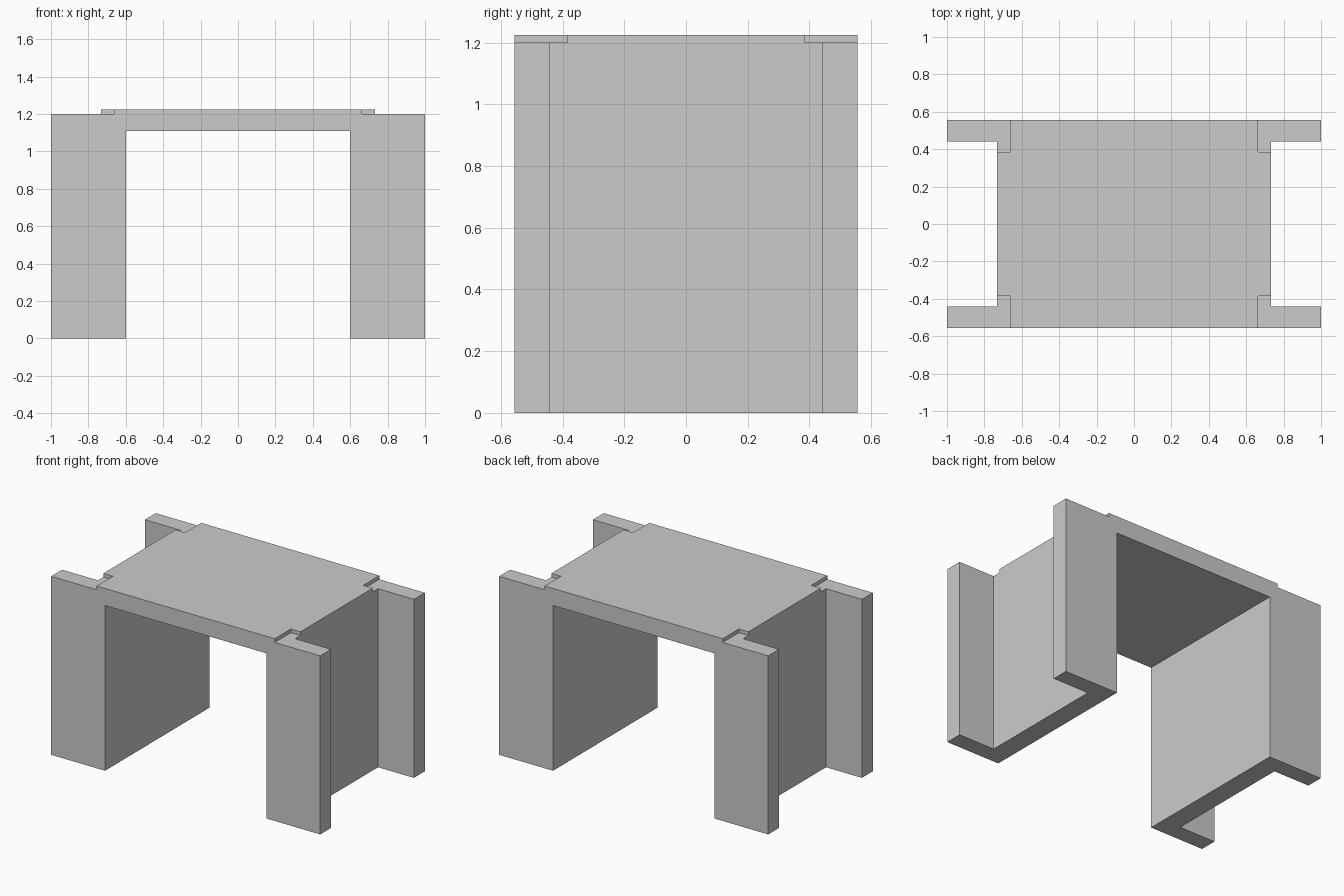
import bpy

if "Cube" in bpy.data.objects:
    bpy.data.objects.remove(bpy.data.objects["Cube"])

X, Y = 1.0, 0.555            # half length, half depth
LEG_TOP, DECK_TOP = 1.2, 1.225


def box(name, lo, hi):
    size = [b - a for a, b in zip(lo, hi)]
    mid = [(a + b) / 2 for a, b in zip(lo, hi)]
    bpy.ops.mesh.primitive_cube_add(size=1, location=mid)
    ob = bpy.context.object
    ob.name = name
    ob.scale = size
    bpy.ops.object.transform_apply(location=True, rotation=False, scale=True)
    return ob


def carve(target, lo, hi):
    cutter = box("cutter", lo, hi)
    cutter.hide_render = True
    mod = target.modifiers.new("carve", 'BOOLEAN')
    mod.operation = 'DIFFERENCE'
    mod.solver = 'EXACT'
    mod.object = cutter
    bpy.context.view_layer.objects.active = target
    bpy.ops.object.modifier_apply(modifier=mod.name)
    bpy.data.objects.remove(cutter, do_unlink=True)


def span(s, a, b):
    return sorted((s * a, s * b))


# One-piece portal: solid block carved into deck and channel legs
frame = box("portal_frame", (-X, -Y, 0), (X, Y, DECK_TOP))

# Opening between the legs
carve(frame, (-0.6, -1, -0.5), (0.6, 1, 1.11))

for sx in (-1, 1):
    # Outer channel recess of each leg
    x0, x1 = span(sx, 0.733, 1.5)
    carve(frame, (x0, -0.44, -0.5), (x1, 0.44, 2))
    # Corner notches where the deck steps down to the leg tops
    x0, x1 = span(sx, 0.662, 1.5)
    for sy in (-1, 1):
        y0, y1 = span(sy, 0.384, 1.0)
        carve(frame, (x0, y0, LEG_TOP), (x1, y1, 2))
